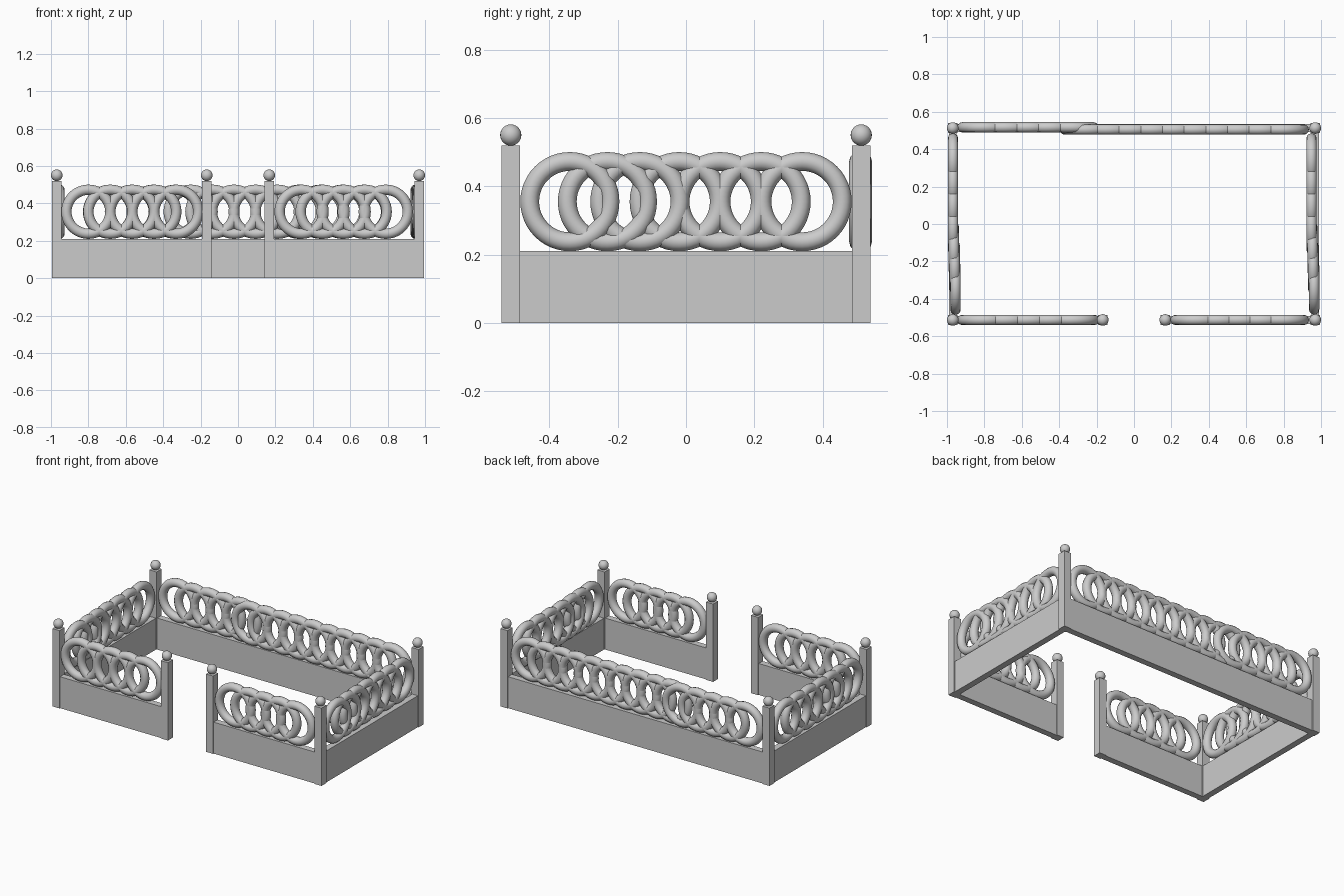
import bpy
import math

if "Cube" in bpy.data.objects:
    bpy.data.objects.remove(bpy.data.objects["Cube"], do_unlink=True)

# One stone grey for the whole enclosure
stone = bpy.data.materials.new("stone_grey")
stone.use_nodes = True
grey = (0.6, 0.6, 0.6, 1)
stone.diffuse_color = grey
stone.node_tree.nodes["Principled BSDF"].inputs["Base Color"].default_value = grey

POST_X, GATE_X, POST_Y = 0.969, 0.167, 0.513
POST_W, POST_H = 0.053, 0.52
WALL_T, WALL_H = 0.042, 0.21
RING_R, TUBE_R, RING_Z = 0.1175, 0.0275, 0.355


def finish(name, smooth=False):
    obj = bpy.context.object
    obj.name = name
    obj.data.materials.append(stone)
    if smooth:
        bpy.ops.object.shade_smooth_by_angle(angle=math.radians(40))
    return obj


def box(name, center, size):
    bpy.ops.mesh.primitive_cube_add(size=1, location=center)
    obj = finish(name)
    obj.scale = size
    return obj


def post(name, x, y):
    box(name, (x, y, POST_H / 2), (POST_W, POST_W, POST_H))
    bpy.ops.mesh.primitive_uv_sphere_add(
        segments=24, ring_count=14, radius=0.031, location=(x, y, 0.55))
    finish(name + "_ball", True)


def ring(name, x, y, along_y=False):
    turn = (0, math.pi / 2, 0) if along_y else (math.pi / 2, 0, 0)
    bpy.ops.mesh.primitive_torus_add(
        location=(x, y, RING_Z), rotation=turn, major_radius=RING_R,
        minor_radius=TUBE_R, major_segments=48, minor_segments=12)
    finish(name, True)


def ring_row(name, first, last, count, y):
    for i in range(count):
        ring(f"{name}_{i + 1}", first + (last - first) * i / (count - 1), y)


# Corner posts and gate posts with ball finials
for side, s in (("left", 1), ("right", -1)):
    post(f"front_{side}_post", s * POST_X, -POST_Y)
    post(f"back_{side}_post", s * POST_X, POST_Y)
    post(f"gate_{side}_post", s * GATE_X, -POST_Y)

    # Low walls between the posts
    box(f"{side}_wall", (s * POST_X, 0, WALL_H / 2),
        (WALL_T, 2 * POST_Y, WALL_H))
    box(f"front_{side}_wall", (s * (POST_X + GATE_X) / 2, -POST_Y, WALL_H / 2),
        (POST_X - GATE_X, WALL_T, WALL_H))
box("back_wall", (0, POST_Y, WALL_H / 2), (2 * POST_X, WALL_T, WALL_H))

# Overlapping rings along the front and back walls
ring_row("front_right_ring", -0.80, -0.33, 5, -POST_Y)
ring_row("front_left_ring", 0.34, 0.79, 5, -POST_Y)
ring_row("back_outer_ring", -0.80, -0.335, 5, 0.517)
ring_row("back_inner_ring", -0.253, 0.79, 10, 0.505)

# Overlapping rings along the sides, the front ones set slightly outward
side_rings = ((-0.34, 0.014), (-0.23, 0.009), (-0.135, 0.005),
              (-0.02, 0), (0.10, 0), (0.22, 0), (0.34, 0))
for side, base in (("left", 0.949), ("right", -0.968)):
    for i, (y, shift) in enumerate(side_rings):
        ring(f"{side}_ring_{i + 1}", base + shift, y, True)
